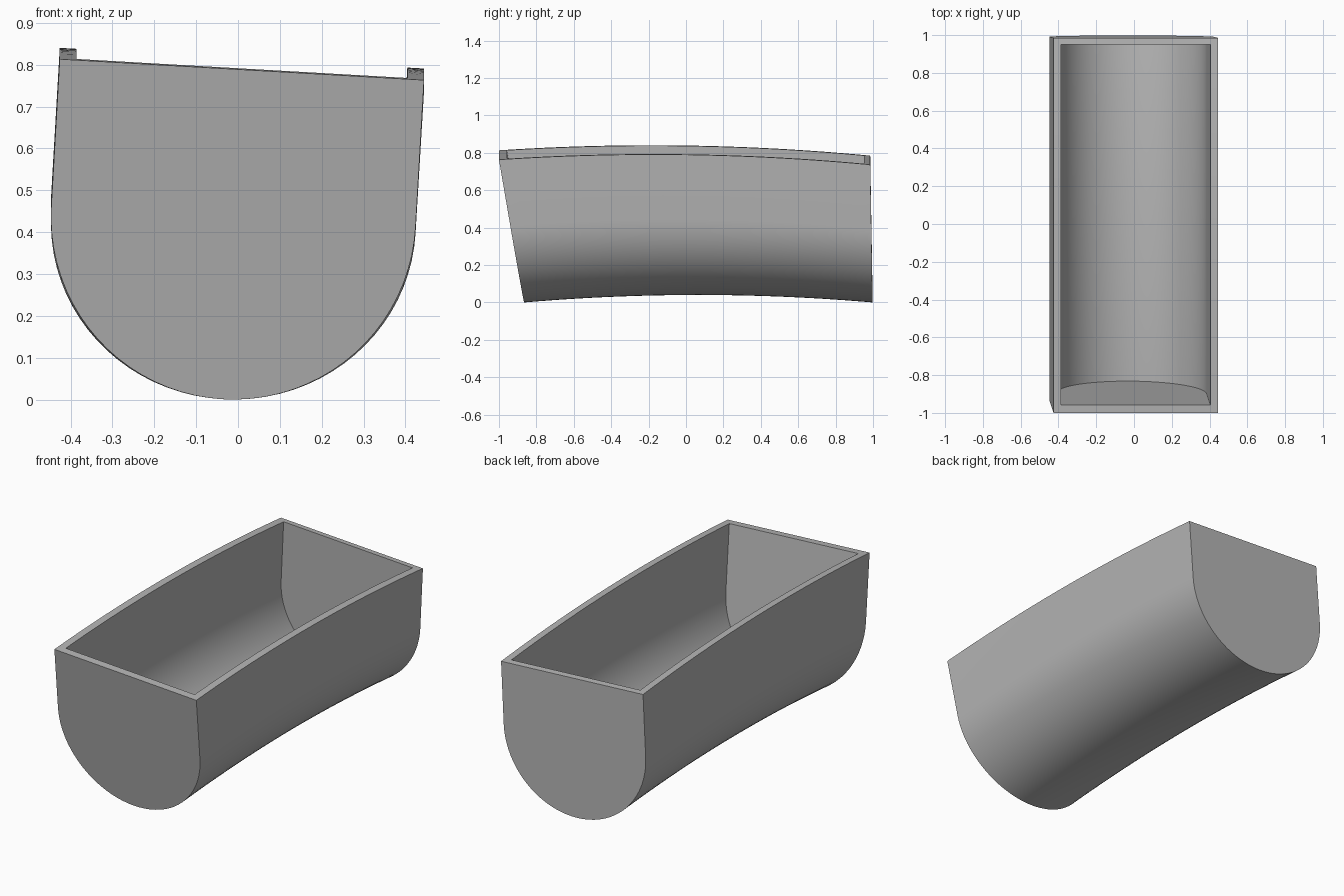
import bpy, bmesh, math

if "Cube" in bpy.data.objects:
    bpy.data.objects.remove(bpy.data.objects["Cube"])

R = 0.436                  # outer radius of the rounded bottom
H = 0.789                  # section height
WALL = 0.04
ROLL = math.radians(3.29)  # the trough leans slightly to one side
ARC, LONG = 40, 28


def place(a, h, t):
    """Section point (a across, h up) at t along the length, arched and rolled."""
    k = h / H
    y = (-0.865 - 0.135 * k) * (1 - t) + (0.998 - 0.013 * k) * t
    x = -0.011 + a * math.cos(ROLL) + (h - R) * math.sin(ROLL)
    z = R - a * math.sin(ROLL) + (h - R) * math.cos(ROLL)
    return (x, y, z * (1 - 0.035 * t) + 0.16 * t * (1 - t))


def u_profile(r):
    """U shape from the left rim, round the bottom, to the right rim."""
    arc = [(-r * math.cos(math.pi * i / ARC), R - r * math.sin(math.pi * i / ARC))
           for i in range(ARC + 1)]
    return [(-r, H)] + arc + [(r, H)]


def shell(bm, r, t0, t1, inside):
    """Lofted U surface with both end faces; returns its rings."""
    rings = []
    for j in range(LONG + 1):
        t = t0 + (t1 - t0) * j / LONG
        rings.append([bm.verts.new(place(a, h, t)) for a, h in u_profile(r)])
    faces = []
    for p, q in zip(rings, rings[1:]):
        for i in range(len(p) - 1):
            f = bm.faces.new((p[i], p[i + 1], q[i + 1], q[i]))
            f.smooth = True
            faces.append(f)
    faces.append(bm.faces.new(rings[0][::-1]))
    faces.append(bm.faces.new(rings[-1]))
    return rings


bm = bmesh.new()
outer = shell(bm, R, 0, 1, False)
inner = shell(bm, R - WALL, 0.0215, 0.983, True)

# Flat rim joining the outer and inner shells
for j in range(LONG):
    for s in (0, -1):
        bm.faces.new((outer[j][s], outer[j + 1][s], inner[j + 1][s], inner[j][s]))
for e in (0, -1):
    bm.faces.new((outer[e][0], outer[e][-1], inner[e][-1], inner[e][0]))
bmesh.ops.recalc_face_normals(bm, faces=bm.faces)

mesh = bpy.data.meshes.new("trough")
bm.to_mesh(mesh)
bm.free()
trough = bpy.data.objects.new("trough", mesh)
bpy.context.collection.objects.link(trough)

grey = bpy.data.materials.new("plain grey")
grey.diffuse_color = (0.46, 0.46, 0.46, 1)
grey.use_nodes = True
grey.node_tree.nodes["Principled BSDF"].inputs["Base Color"].default_value = grey.diffuse_color
mesh.materials.append(grey)

# Smooth walls with crisp rim and end edges
bpy.context.view_layer.objects.active = trough
trough.select_set(True)
bpy.ops.object.shade_smooth_by_angle(angle=math.radians(30))
